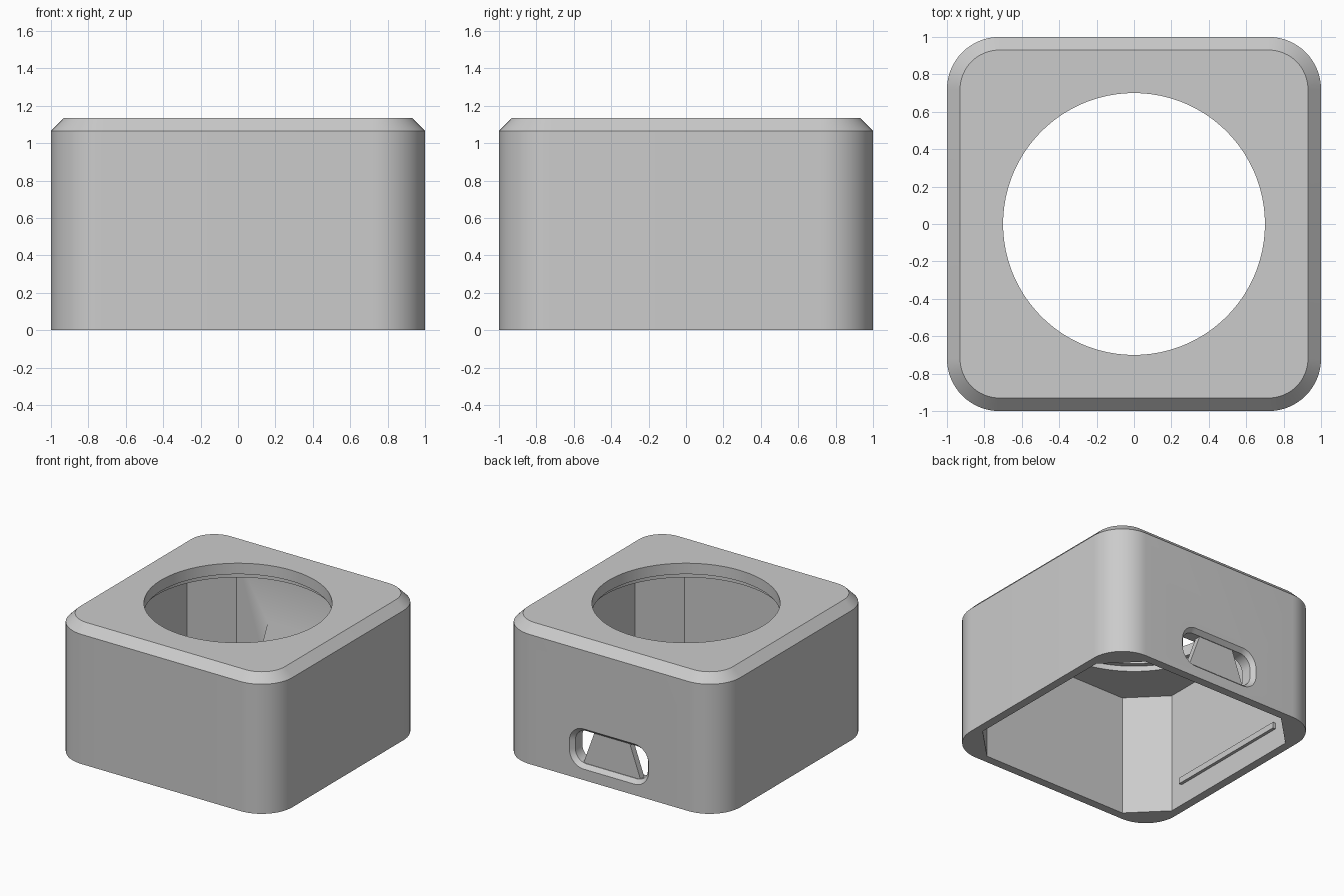
import bpy, bmesh, math

if "Cube" in bpy.data.objects:
    bpy.data.objects.remove(bpy.data.objects["Cube"])


def rounded(hx, hy, r, seg=16):
    """Rounded rectangle outline, counter-clockwise."""
    pts = []
    for k, (sx, sy) in enumerate([(1, 1), (-1, 1), (-1, -1), (1, -1)]):
        for i in range(seg + 1):
            a = math.pi / 2 * (k + i / seg)
            pts.append((sx * (hx - r) + r * math.cos(a),
                        sy * (hy - r) + r * math.sin(a)))
    return pts


def circle(r, n=128):
    return [(r * math.cos(2 * math.pi * i / n), r * math.sin(2 * math.pi * i / n)) for i in range(n)]


def loft(name, rings, place=lambda a, b, t: (a, b, t)):
    """Closed solid through a stack of (outline, level) rings."""
    bm = bmesh.new()
    loops = [[bm.verts.new(place(a, b, t)) for a, b in pts] for pts, t in rings]
    n = len(loops[0])
    for lo, hi in zip(loops, loops[1:]):
        for i in range(n):
            j = (i + 1) % n
            bm.faces.new((lo[i], lo[j], hi[j], hi[i]))
    bm.faces.new(loops[0][::-1])
    bm.faces.new(loops[-1])
    bmesh.ops.recalc_face_normals(bm, faces=bm.faces)
    me = bpy.data.meshes.new(name)
    bm.to_mesh(me)
    bm.free()
    ob = bpy.data.objects.new(name, me)
    bpy.context.collection.objects.link(ob)
    return ob


def combine(target, tool, op):
    bpy.context.view_layer.objects.active = target
    m = target.modifiers.new(tool.name, 'BOOLEAN')
    m.operation, m.object, m.solver = op, tool, 'EXACT'
    bpy.ops.object.modifier_apply(modifier=m.name)
    bpy.data.objects.remove(tool)


def box(name, x0, x1, y0, y1, z0, z1):
    return loft(name, [([(x0, y0), (x1, y0), (x1, y1), (x0, y1)], z) for z in (z0, z1)])


# Outer shell with chamfered top edge
H, R, CH = 1.135, 0.28, 0.07
side = rounded(1, 1, R)
housing = loft("housing", [(side, 0), (side, H - CH), (rounded(1 - CH, 1 - CH, R - CH), H)])

# Octagonal cavity open at the bottom
w, c = 0.93, 0.665
octagon = [(w, -c), (w, c), (c, w), (-c, w), (-w, c), (-w, -c), (-c, -w), (c, -w)]
combine(housing, loft("cavity", [(octagon, -0.1), (octagon, 1.0)]), 'DIFFERENCE')

# Round top opening with a wider seat below it
combine(housing, loft("opening", [(circle(0.7), 0.9), (circle(0.7), 1.3)]), 'DIFFERENCE')
combine(housing, loft("seat", [(circle(0.74), 0.9), (circle(0.74), 1.045)]), 'DIFFERENCE')

# Sloped thickening inside the back wall around the port
boss = [(0.96, 0.09), (0.96, 0.52), (0.93, 0.52), (0.875, 0.4), (0.875, 0.09)]
combine(housing, loft("port_boss", [(boss, -0.38), (boss, 0.38)],
                      lambda a, b, t: (t, a, b)), 'UNION')

# Snap ridges on both side walls
for s in (-1, 1):
    xs = sorted((s * 0.905, s * 0.96))
    combine(housing, box("snap_ridge", xs[0], xs[1], -0.55, 0.55, 0.175, 0.225), 'UNION')

# Port slot with a flared mouth
PZ = 0.255
outer, inner = rounded(0.36, 0.165, 0.13, 10), rounded(0.33, 0.135, 0.10, 10)
combine(housing, loft("port_slot", [(inner, 0.8), (inner, 0.965), (outer, 1.0), (outer, 1.1)],
                      lambda a, b, t: (a, t, b + PZ)), 'DIFFERENCE')

# Thin trapezoid strut standing in the slot
strut = [(-0.26, PZ - 0.137), (0.26, PZ - 0.137), (0.16, PZ + 0.137), (-0.16, PZ + 0.137)]
port_strut = loft("port_strut", [(strut, 0.91), (strut, 0.96)], lambda a, b, t: (a, t, b))

# Smooth the rounded surfaces, keep the edges crisp
bpy.ops.object.select_all(action='DESELECT')
housing.select_set(True)
bpy.context.view_layer.objects.active = housing
bpy.ops.object.shade_smooth_by_angle(angle=math.radians(30))
